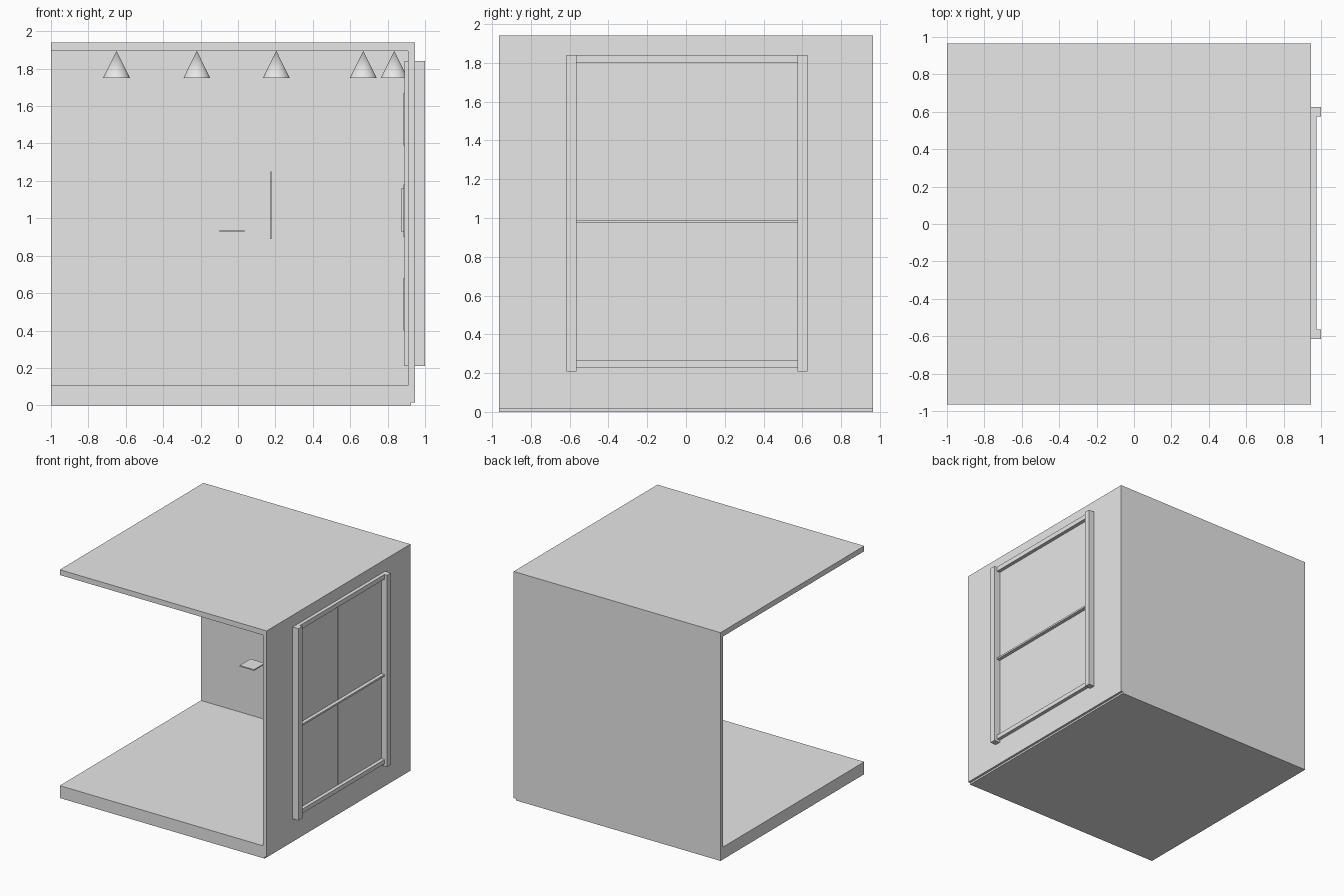
import bpy

if "Cube" in bpy.data.objects:
    bpy.data.objects.remove(bpy.data.objects["Cube"], do_unlink=True)

grey = bpy.data.materials.new("plain grey")
grey.use_nodes = True
GREY = (0.8, 0.8, 0.8, 1)
grey.diffuse_color = GREY
grey.node_tree.nodes["Principled BSDF"].inputs["Base Color"].default_value = GREY


def box(name, x, y, z):
    """Box given by its low and high limits on each axis."""
    spans = (x, y, z)
    bpy.ops.mesh.primitive_cube_add(size=1, location=[sum(s) / 2 for s in spans])
    ob = bpy.context.object
    ob.name = name
    ob.scale = [hi - lo for lo, hi in spans]
    bpy.ops.object.transform_apply(location=False, rotation=False, scale=True)
    ob.data.materials.append(grey)
    return ob


# Room shell, open at the front and on one side
left, right, depth, top = -1, 0.945, 0.965, 1.94
inner, back = 0.91, 0.93
box("base_slab", (left, 0.925), (-depth, depth), (0, 0.052))
box("floor", (left, inner), (-depth, back), (0.052, 0.105))
box("ceiling", (left, inner), (-depth, back), (1.895, top))
box("side_wall", (inner, right), (-depth, depth), (0.015, top))
box("back_wall", (left, inner), (back, depth), (0.015, top))

# Window frame on the outside of the side wall
posts = ((-0.615, -0.565), (0.575, 0.625))
for name, span in zip(("front", "rear"), posts):
    box(f"window_{name}_post", (right, 1), span, (0.21, 1.84))
    box(f"window_{name}_inner_post", (0.89, inner), span, (0.21, 1.84))
opening = (-0.565, 0.575)
rails = {"top": (1.8, 1.84), "middle": (0.975, 0.99), "bottom": (0.23, 0.267)}
for name, span in rails.items():
    box(f"window_{name}_rail", (right, 0.975), opening, span)
    box(f"window_{name}_inner_rail", (0.895, inner), opening, span)
box("window_seam", (right, 0.948), (-0.012, -0.006), (0.267, 1.8))

# Small fittings on the inside of the window
for name, span in (("lower", (0.4, 0.68)), ("middle", (0.9, 1.18)), ("upper", (1.39, 1.67))):
    box(f"{name}_hinge", (0.885, 0.895), (-0.6, -0.58), span)
box("window_handle", (0.872, 0.886), (0.58, 0.61), (0.93, 1.16))

# Large thin panel on the back wall
box("wall_panel", (-0.52, 0.44), (back - 0.008, back), (0.2, 1.84))

# Desk items
box("desk_pad", (-0.1, 0.035), (0.165, 0.31), (0.926, 0.936))
box("screen", (0.172, 0.178), (0.1, 0.65), (0.89, 1.25))

# Ceiling lamps
for i, x in enumerate((-0.65, -0.22, 0.205, 0.67, 0.835)):
    y = 0.0 if i == 4 else 0.5
    bpy.ops.mesh.primitive_cone_add(vertices=32, radius1=0.072, radius2=0, depth=0.145,
                                    location=(x, y, 1.8225))
    lamp = bpy.context.object
    lamp.name = f"ceiling_lamp_{i + 1}"
    lamp.data.materials.append(grey)
    bpy.ops.object.shade_smooth_by_angle()
